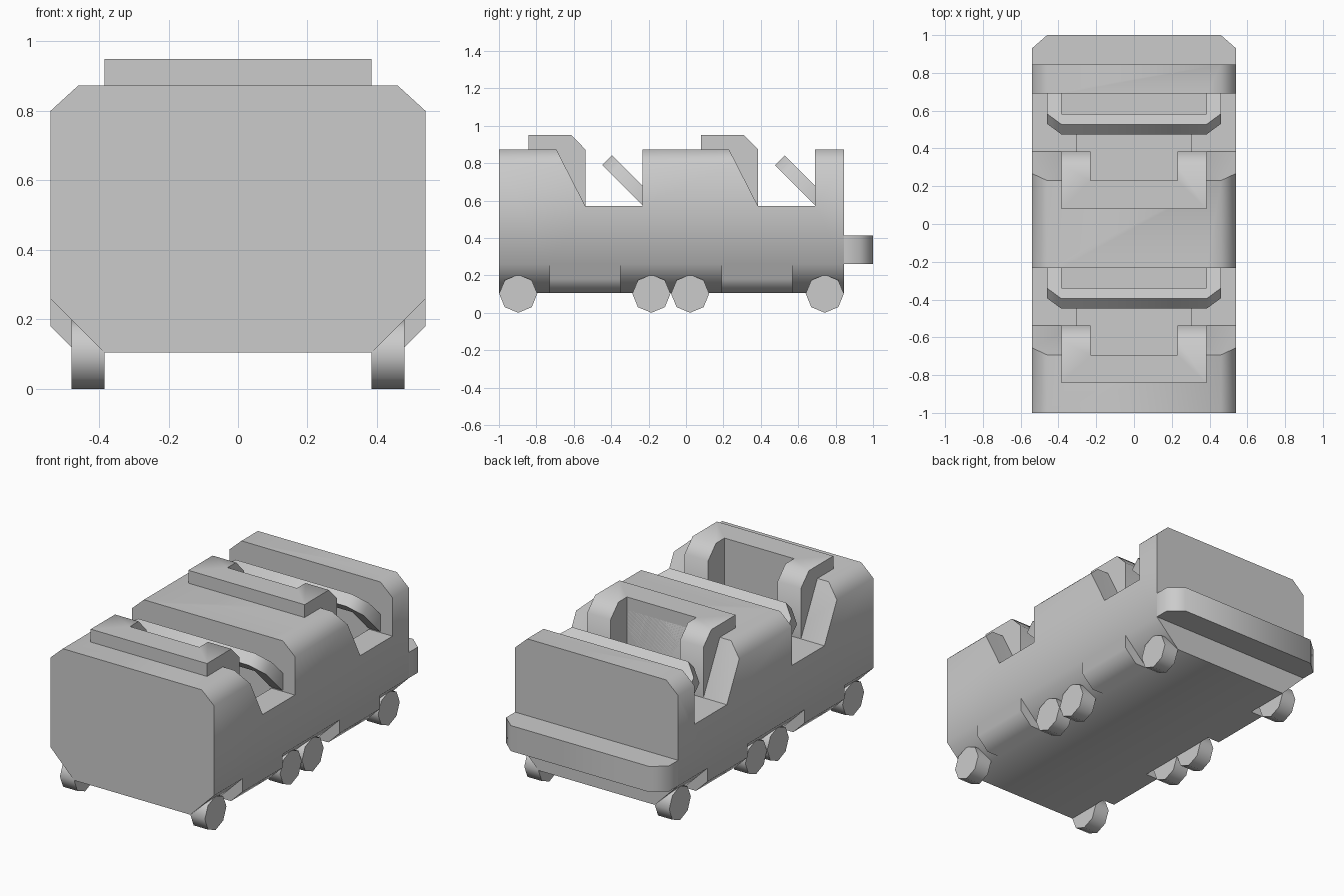
import bpy, bmesh, math
from mathutils import Matrix, Vector

if "Cube" in bpy.data.objects:
    bpy.data.objects.remove(bpy.data.objects["Cube"])


def finish(obj):
    # smooth across 45 degree chamfers, hard on square edges
    obj.data.shade_smooth()
    obj.data.set_sharp_from_angle(angle=math.radians(50))


def prism(name, pts, axis, a, b, matrix=None):
    """Extrude a 2D profile along an axis from a to b."""
    place = {'X': lambda p, t: (t, p[0], p[1]),
             'Y': lambda p, t: (p[0], t, p[1]),
             'Z': lambda p, t: (p[0], p[1], t)}[axis]
    bm = bmesh.new()
    low = [bm.verts.new(place(p, a)) for p in pts]
    high = [bm.verts.new(place(p, b)) for p in pts]
    bm.faces.new(low)
    bm.faces.new(high)
    n = len(pts)
    for i in range(n):
        j = (i + 1) % n
        bm.faces.new((low[i], low[j], high[j], high[i]))
    if matrix:
        bm.transform(matrix)
    bmesh.ops.recalc_face_normals(bm, faces=bm.faces)
    mesh = bpy.data.meshes.new(name)
    bm.to_mesh(mesh)
    bm.free()
    obj = bpy.data.objects.new(name, mesh)
    bpy.context.collection.objects.link(obj)
    finish(obj)
    return obj


def cut(target, cutter):
    """Subtract the cutter from the target and throw the cutter away."""
    mod = target.modifiers.new("cut", 'BOOLEAN')
    mod.operation, mod.solver, mod.object = 'DIFFERENCE', 'EXACT', cutter
    bpy.context.view_layer.objects.active = target
    bpy.ops.object.modifier_apply(modifier=mod.name)
    bpy.data.objects.remove(cutter, do_unlink=True)


def both_sides(half):
    """Close a right-hand outline with its mirror image."""
    return half + [(-x, v) for x, v in reversed(half)]


def box(x, y0, y1, z0, z1):
    return prism("cutter", [(y0, z0), (y1, z0), (y1, z1), (y0, z1)], 'X', -x, x)


# Body shell with chamfered long edges
body = prism("car_body", both_sides([(.465, .105), (.54, .18), (.54, .80), (.46, .873)]),
             'Y', -1.0, .845)

# Larger chamfers that make room for the wheels
for y0, y1 in ((-1.1, -.73), (-.35, .19), (.57, .95)):
    for s in (1, -1):
        cut(body, prism("cutter", [(s * .285, .005), (s * .64, .36), (s * .64, .005)], 'Y', y0, y1))

# Two identical seating rows
for row, dy in (("rear", 0.0), ("front", -.923)):
    # Side entry with sloping back
    slope = .155 / .303
    cut(body, prism("cutter", [(.23 - slope * .127 + dy, 1.0), (.385 + dy, .57),
                               (.69 + dy, .57), (.69 + dy, 1.0)], 'X', -.7, .7))
    # Seat recess and footwell
    plan = both_sides([(.23, .23), (.23, .385), (.305, .385), (.305, .54), (.385, .54), (.385, .69)])
    cut(body, prism("cutter", [(x, y + dy) for x, y in plan], 'Z', .415, 1.1))
    cut(body, box(.385, .54 + dy, .69 + dy, .26, .5))

    # Shoulder harness, U-shaped from above
    harness = prism(row + "_shoulder_harness",
                    [(.08 + dy, .57), (.08 + dy, .95), (.31 + dy, .95), (.385 + dy, .873), (.385 + dy, .57)],
                    'X', -.385, .385)
    cut(harness, box(.23, .23 + dy, .6 + dy, .3, 1.2))
    finish(harness)

    # Tilted lap bar reaching out of the panel ahead
    tilt = Matrix.Translation(Vector((0, .528 + dy, .842))) @ Matrix.Rotation(-math.pi / 4, 4, 'X')
    prism(row + "_lap_bar",
          both_sides([(.385, .30), (.46, .30), (.46, .078), (.385, 0)])[:4]
          + [(-.385, 0), (-.46, .078), (-.46, .30), (-.385, .30), (-.385, .078), (.385, .078)],
          'Z', -.075, 0, tilt)
finish(body)

# Bumper
prism("bumper", both_sides([(.54, .845), (.54, .93), (.46, 1.0)]), 'Z', .26, .413)

# Eight-sided wheels
for i, y in enumerate((-.897, -.185, .022, .742)):
    ring = [(y + .102 * math.cos(k * math.pi / 4), .102 + .102 * math.sin(k * math.pi / 4)) for k in range(8)]
    for side, s in (("right", 1), ("left", -1)):
        prism(f"{side}_wheel_{i + 1}", ring, 'X', s * .385, s * .48)
